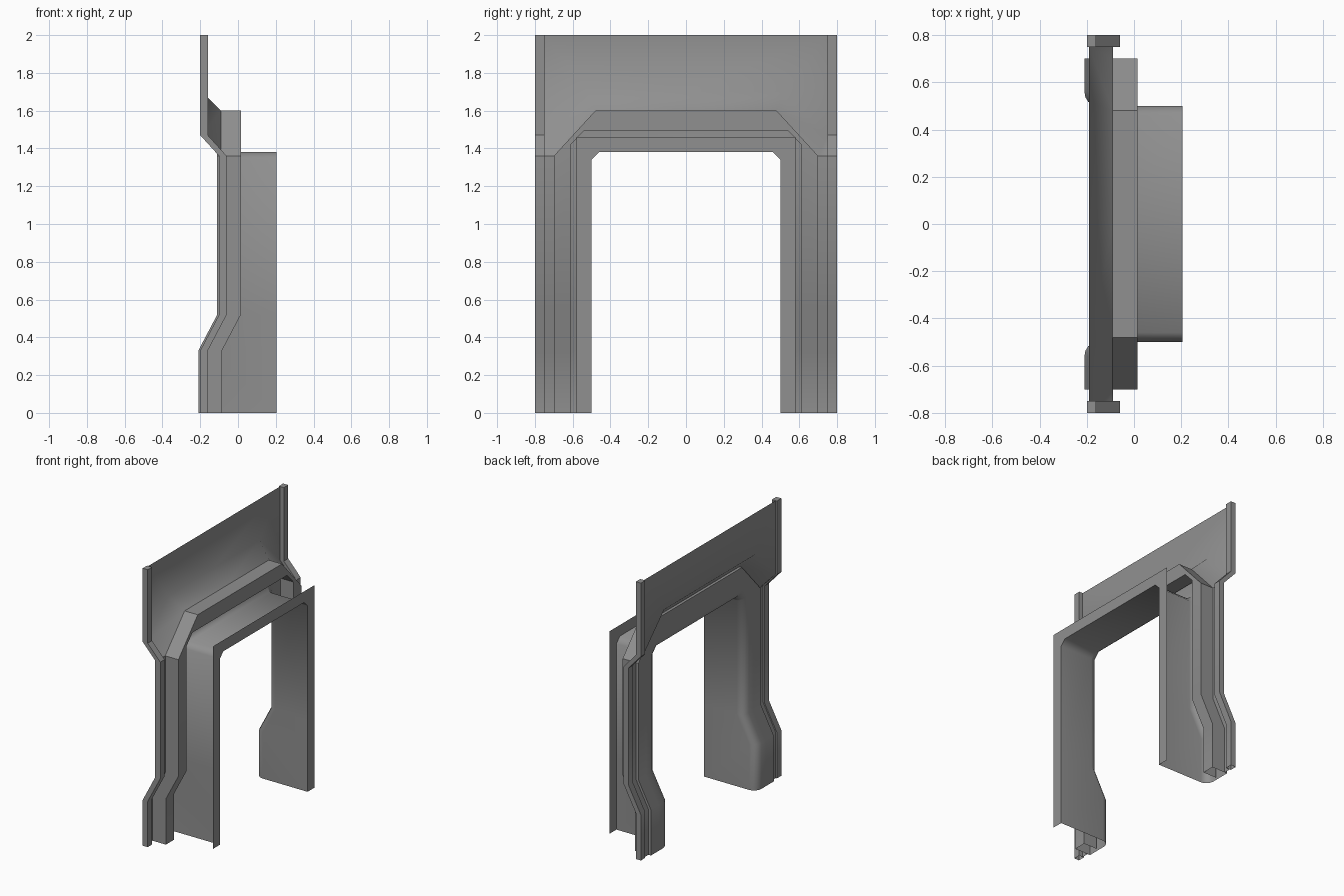
import bpy, bmesh, math

cube = bpy.data.objects.get("Cube")
if cube:
    bpy.data.objects.remove(cube)

grey = bpy.data.materials.new("mid grey")
grey.use_nodes = True
grey.diffuse_color = (0.28, 0.28, 0.28, 1)
grey.node_tree.nodes["Principled BSDF"].inputs["Base Color"].default_value = (0.28, 0.28, 0.28, 1)

FOOT, KNEE = 0.33, 0.52      # heights of the bend at the foot
KICK = -0.10                 # backward shift of the foot


def finish(name, bm, angle=30):
    """Turn a half-width mesh into a mirrored, shaded object."""
    bmesh.ops.remove_doubles(bm, verts=bm.verts, dist=0.0005)
    bmesh.ops.recalc_face_normals(bm, faces=bm.faces)
    mesh = bpy.data.meshes.new(name)
    bm.to_mesh(mesh)
    bm.free()
    mesh.materials.append(grey)
    obj = bpy.data.objects.new(name, mesh)
    bpy.context.collection.objects.link(obj)
    mirror = obj.modifiers.new("Mirror", 'MIRROR')
    mirror.use_axis = (False, True, False)
    mirror.merge_threshold = 0.0005
    bpy.ops.object.select_all(action='DESELECT')
    obj.select_set(True)
    bpy.context.view_layer.objects.active = obj
    bpy.ops.object.shade_smooth_by_angle(angle=math.radians(angle))
    return obj


def skin(bm, rails, closed=False):
    """Join neighbouring rails with faces."""
    rows = [[bm.verts.new(p) for p in r] for r in rails]
    pairs = list(zip(rows, rows[1:]))
    if closed:
        pairs.append((rows[-1], rows[0]))
    for a, b in pairs:
        for i in range(len(a) - 1):
            quad = []
            for v in (a[i], a[i + 1], b[i + 1], b[i]):
                if all((v.co - q.co).length > 0.0005 for q in quad):
                    quad.append(v)
            if len(quad) > 2:
                bm.faces.new(quad)
    return rows


def arch(x, side, shoulder, inset, top, kick=KICK):
    """Half of an arch line: up the leg, across the chamfer, to the middle."""
    return [(x + kick, side, 0), (x + kick, side, FOOT), (x, side, KNEE),
            (x, side, shoulder), (x, inset, top), (x, 0, top)]


# Arch outlines: side, shoulder height, chamfer end, top height
OPENING = (0.5, 1.34, 0.46, 1.38)
CASING_IN = (0.61, 1.42, 0.54, 1.495)
CASING_OUT = (0.7, 1.36, 0.48, 1.6)

# Flat trim around the opening
bm = bmesh.new()
skin(bm, [arch(0.205, *OPENING, kick=0), arch(0.205, 0.58, 1.46, 0.58, 1.46, kick=0)])
finish("opening_trim", bm)

# Jamb lining that curls outwards at the back
bm = bmesh.new()
rails = [arch(0.205, *OPENING, kick=0)]
for step in range(5):
    a = math.radians(90 * step / 4)
    s, c = 1 - math.cos(a), math.sin(a)
    rails.append(arch(-0.055 - 0.055 * c, 0.5 + 0.06 * s, 1.34 + 0.04 * s,
                      0.46 + 0.045 * s, 1.38 + 0.06 * s))
rails.append(arch(-0.11, *CASING_IN))
finish("jamb_lining", bm := bm, 50) if skin(bm, rails) else None

# Stepped casing behind the trim
bm = bmesh.new()
skin(bm, [arch(-0.11, *CASING_IN), arch(-0.11, *CASING_OUT),
          arch(0.015, *CASING_OUT), arch(0.015, *CASING_IN),
          arch(-0.09, *CASING_IN)])
finish("stepped_casing", bm)


def post_line(x, y, top=2.0):
    """Vertical line following the bends of the side posts."""
    low = [(x + KICK, y, 0), (x + KICK, y, FOOT), (x, y, KNEE), (x, y, 1.36)]
    return low + [(x + KICK, y, 1.47), (x + KICK, y, top)] if top > 1.36 else low


# Side posts with closed tops
bm = bmesh.new()
rows = skin(bm, [post_line(-0.10, 0.75), post_line(-0.10, 0.8),
                 post_line(-0.06, 0.8), post_line(-0.06, 0.75)], closed=True)
bm.faces.new([r[-1] for r in rows])
finish("side_posts", bm)

# Narrow web between post and casing
bm = bmesh.new()
skin(bm, [post_line(-0.09, 0.7, 1.36), post_line(-0.09, 0.75, 1.36)])
finish("side_webs", bm)

# Upper panel, sloping forward to meet the casing
bm = bmesh.new()
BACK, FRONT = -0.19, -0.09
top_mid, top_end, bend_end, bend_in, bend_mid, foot_end, foot_in, foot_top, foot_mid = [
    bm.verts.new(p) for p in (
        (BACK, 0, 2), (BACK, 0.75, 2), (BACK, 0.75, 1.47), (BACK, 0.52, 1.7), (BACK, 0, 1.7),
        (FRONT, 0.75, 1.36), (FRONT, 0.7, 1.36), (FRONT, 0.48, 1.6), (FRONT, 0, 1.6))]
for face in ((top_mid, top_end, bend_end, bend_in, bend_mid),
             (bend_end, foot_end, foot_in),
             (bend_end, foot_in, foot_top, bend_in),
             (bend_in, foot_top, foot_mid, bend_mid)):
    bm.faces.new(face)
finish("upper_panel", bm, 60)
